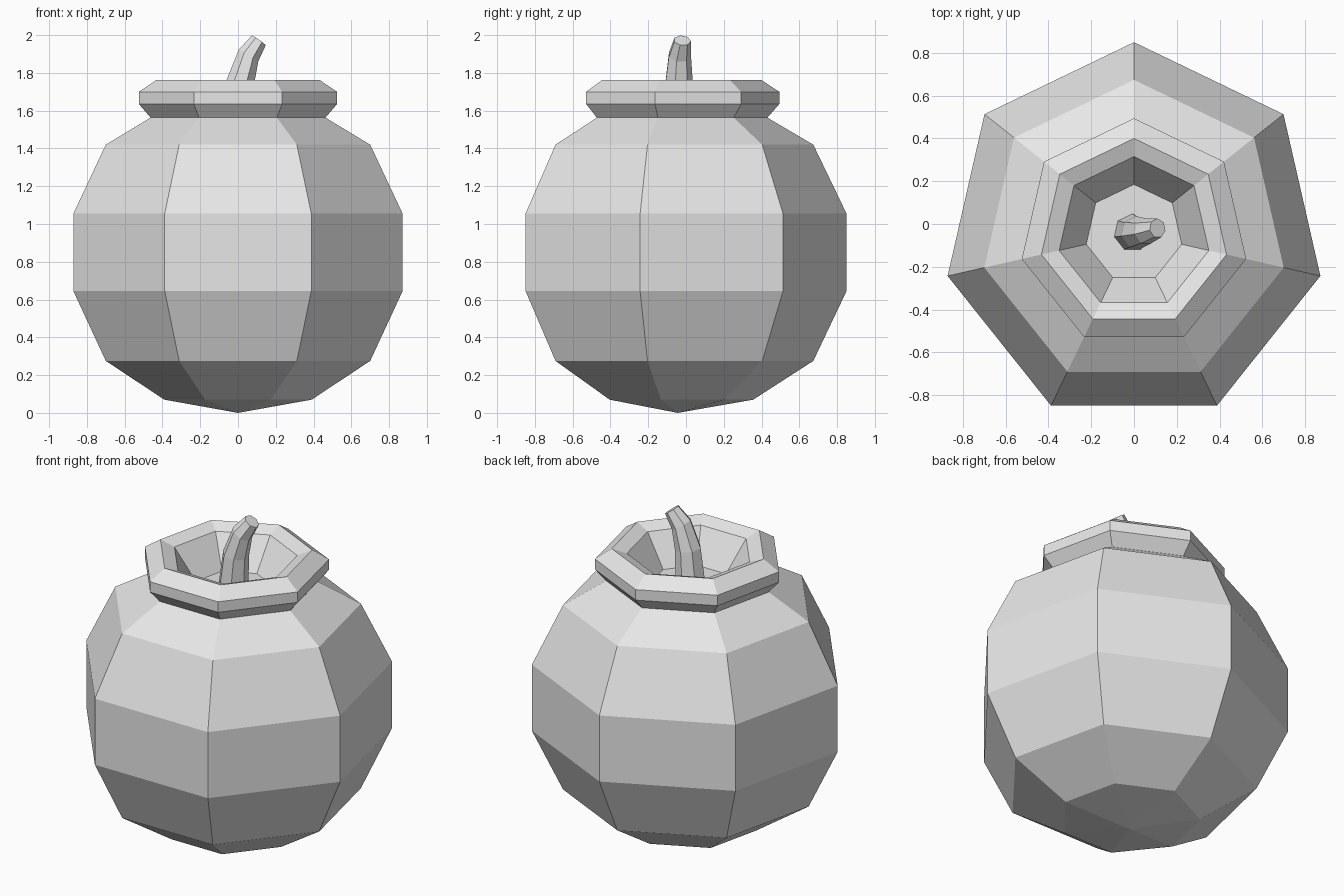
import bpy
import bmesh
from math import cos, sin, pi
from mathutils import Vector

cube = bpy.data.objects.get("Cube")
if cube:
    bpy.data.objects.remove(cube)

SIDES = 7
CENTRE_Y = -0.044

grey = bpy.data.materials.new("plain grey")
grey.use_nodes = True
grey.diffuse_color = (0.8, 0.8, 0.8, 1)
grey.node_tree.nodes["Principled BSDF"].inputs["Base Color"].default_value = (0.8, 0.8, 0.8, 1)


def loft(name, rings, cap_start=False, cap_end=False):
    """Skin seven-sided rings given as (centre, radius, axis); radius 0 is a point."""
    bm = bmesh.new()
    loops = []
    for centre, radius, axis in rings:
        if radius == 0:
            loops.append([bm.verts.new(centre)] * SIDES)
            continue
        turn = Vector((0, 0, 1)).rotation_difference(Vector(axis))
        loop = []
        for i in range(SIDES):
            a = pi / 2 + 2 * pi * i / SIDES
            offset = turn @ Vector((cos(a), sin(a), 0))
            loop.append(bm.verts.new(Vector(centre) + offset * radius))
        loops.append(loop)
    for low, high in zip(loops, loops[1:]):
        for i in range(SIDES):
            j = (i + 1) % SIDES
            corners = dict.fromkeys((low[i], low[j], high[j], high[i]))
            bm.faces.new(list(corners))
    if cap_start:
        bm.faces.new(loops[0][::-1])
    if cap_end:
        bm.faces.new(loops[-1])
    mesh = bpy.data.meshes.new(name)
    bm.to_mesh(mesh)
    bm.free()
    mesh.materials.append(grey)
    obj = bpy.data.objects.new(name, mesh)
    bpy.context.collection.objects.link(obj)
    return obj


def lathe(name, profile, **caps):
    """Loft upright rings from (radius, height) pairs."""
    return loft(name, [((0, CENTRE_Y, z), r, (0, 0, 1)) for r, z in profile], **caps)


# Round faceted body, open under the collar
lathe("body", [(0, 0), (0.40, 0.07), (0.718, 0.275), (0.894, 0.645),
               (0.894, 1.055), (0.718, 1.42), (0.475, 1.563)])

# Flared collar that folds inward to a sunken floor
lathe("collar", [(0.475, 1.563), (0.538, 1.635), (0.538, 1.70), (0.444, 1.762),
                 (0.359, 1.73), (0.229, 1.54)], cap_end=True)

# Bent, tapering stem
loft("stem", [((-0.008, -0.04, 1.53), 0.088, (0, 0, 1)),
              ((0.012, -0.04, 1.75), 0.076, (0.15, 0, 1)),
              ((0.055, -0.035, 1.89), 0.062, (0.6, 0.1, 1)),
              ((0.11, -0.02, 1.972), 0.046, (0.7, 0.1, 1))],
     cap_start=True, cap_end=True)
